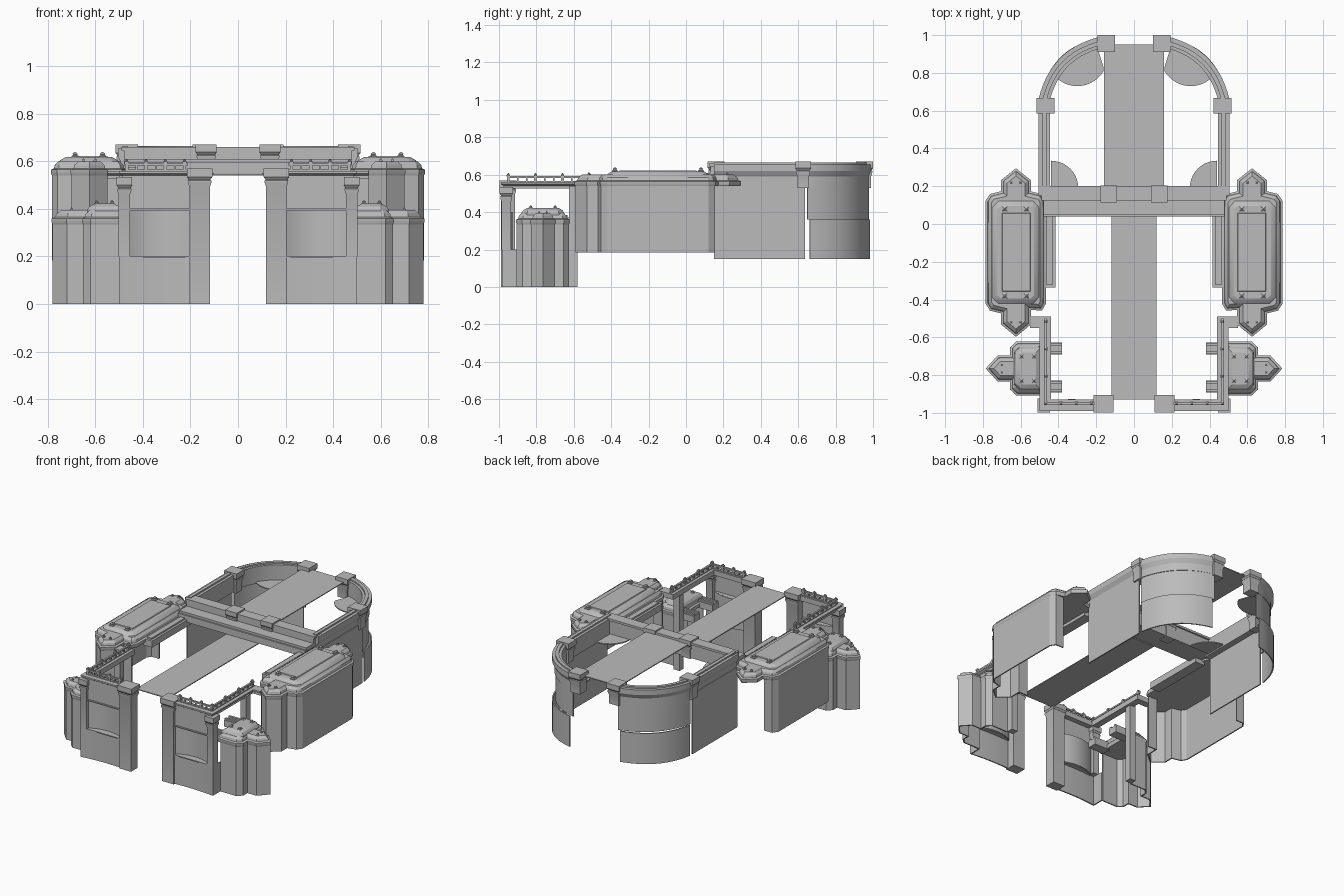
import bpy, bmesh
from math import sin, cos, radians
from mathutils import Vector

if "Cube" in bpy.data.objects:
    bpy.data.objects.remove(bpy.data.objects["Cube"])

stone = bpy.data.materials.new("grey stone")
stone.use_nodes = True
GREY = (0.5, 0.5, 0.5, 1)
stone.diffuse_color = GREY
stone.node_tree.nodes["Principled BSDF"].inputs["Base Color"].default_value = GREY


def finish(name, bm, mirror=True):
    bmesh.ops.recalc_face_normals(bm, faces=bm.faces)
    me = bpy.data.meshes.new(name)
    bm.to_mesh(me)
    bm.free()
    me.materials.append(stone)
    ob = bpy.data.objects.new(name, me)
    bpy.context.collection.objects.link(ob)
    if mirror:
        ob.modifiers.new("mirror", "MIRROR").use_mirror_merge = False
    bpy.ops.object.select_all(action="DESELECT")
    ob.select_set(True)
    bpy.context.view_layer.objects.active = ob
    bpy.ops.object.shade_smooth_by_angle(angle=radians(25))


def miters(path, closed):
    """Outward (right-hand) mitre vector at each path point."""
    pts, out, n = [Vector(p) for p in path], [], len(path)
    for i, p in enumerate(pts):
        dirs = []
        if closed or i > 0:
            dirs.append((p - pts[i - 1]).normalized())
        if closed or i < n - 1:
            dirs.append((pts[(i + 1) % n] - p).normalized())
        normals = [Vector((d.y, -d.x)) for d in dirs]
        m = sum(normals, Vector((0, 0))).normalized()
        out.append(m / max(m.dot(normals[0]), 0.4))
    return pts, out


def sweep(name, path, profile, closed=False, mirror=True):
    """Sweep (offset, z) profile along a path. Closed paths are capped stacks of rings."""
    pts, mit = miters(path, closed)
    bm = bmesh.new()
    grid = [[bm.verts.new((*(p + m * o), z)) for o, z in profile] for p, m in zip(pts, mit)]
    n, k = len(grid), len(profile)
    for i in range(n if closed else n - 1):
        a, b = grid[i], grid[(i + 1) % n]
        for j in range(k - 1 if closed else k):
            q = (j + 1) % k
            bm.faces.new((a[j], b[j], b[q], a[q]))
    if closed:
        bm.faces.new([g[0] for g in grid])
        bm.faces.new([g[-1] for g in grid])
    else:
        bm.faces.new(grid[0])
        bm.faces.new(grid[-1])
    finish(name, bm, mirror)


def rect(x0, x1, y0, y1):
    return [(x0, y0), (x1, y0), (x1, y1), (x0, y1)]


def box(name, x0, x1, y0, y1, z0, z1, mirror=True):
    sweep(name, rect(x0, x1, y0, y1), [(0, z0), (0, z1)], True, mirror)


def wall(name, path, z0, z1, t=0.008):
    sweep(name, path, [(0, z0), (0, z1), (-t, z1), (-t, z0)])


def pier(name, x0, x1, y0, y1, z0, z1):
    """Square shaft with a flared capital."""
    h = min(0.14, z1 - z0)
    sweep(name, rect(x0, x1, y0, y1),
          [(-.01, z0), (-.01, z1 - h * .55), (-.004, z1 - h * .42), (-.004, z1 - h * .36),
           (-.008, z1 - h * .33), (0, z1 - h * .25), (0, z1)], True)


def arc(cx, cy, r, a0, a1, n=16):
    return [(cx + r * cos(radians(a0 + (a1 - a0) * i / n)),
             cy + r * sin(radians(a0 + (a1 - a0) * i / n))) for i in range(n + 1)]


def bow(p, q, sag, n=14):
    """Curve from p to q, bulging to the right-hand side by sag."""
    p, q = Vector(p), Vector(q)
    d = (q - p).normalized()
    side = Vector((d.y, -d.x)) * sag
    return [tuple(p.lerp(q, i / n) + side * 4 * (i / n) * (1 - i / n)) for i in range(n + 1)]


def cornice(z, h, w, out=.015):
    return [(0, z), (0, z + h * .45), (out, z + h * .7), (out, z + h),
            (-w, z + h), (-w, z)]


def roof(z, h):
    return [(0, z - .01), (.004, z), (.004, z + h * .3), (-.008, z + h * .4),
            (-.012, z + h * .7), (-.028, z + h)]


def finial(name, x, y, z, r=.01):
    sweep(name, rect(x - r, x + r, y - r, y + r),
          [(0, z), (0, z + r), (-r * .4, z + r * 1.2), (-r * .3, z + r * 1.6), (-r * .8, z + r * 2.1)], True)


# Ceiling strips along the middle
box("front_ceiling_strip", -.12, .12, -.93, .05, .54, .546, False)
box("rear_ceiling_strip", -.16, .16, .19, .95, .64, .646, False)

# Stepped cross beam
box("cross_beam_lower", -.48, .48, .04, .15, .55, .595, False)
box("cross_beam_ledge", -.48, .48, .05, .14, .595, .61, False)
box("cross_beam_upper", -.48, .48, .13, .19, .55, .645, False)
box("cross_beam_cap", -.49, .49, .125, .2, .645, .66, False)
pier("cross_beam_pier", .09, .178, .115, .205, .545, .67)

# Rear hall: straight walls, curved walls, entablature, piers
wall("rear_straight_wall", [(.495, .15), (.495, .636)], .15, .56)
wall("rear_curved_lower_wall", bow((.495, .662), (.19, .985), .075), .15, .36)
wall("rear_curved_upper_wall", bow((.488, .65), (.17, .978), .07), .36, .56)
sweep("rear_entablature", [(.49, .15), (.49, .62)] + bow((.49, .66), (.17, .978), .07),
      cornice(.54, .115, .045))
sweep("rear_top_rim", [(.485, .15), (.485, .62)] + bow((.485, .655), (.17, .97), .07),
      [(0, .655), (0, .665), (-.022, .665), (-.022, .655)])
pier("rear_side_pier", .42, .515, .585, .668, .53, .67)
pier("rear_end_pier", .1, .192, .91, 1.0, .53, .67)

# Flat corner pieces inside the rear hall
sweep("corner_quarter_shelf", [(.44, .19)] + arc(.44, .19, .145, 90, 180), [(0, .545), (0, .552)], True)
sweep("curved_corner_shelf", arc(.3, .89, .16, 207, 311) + bow((.46, .72), (.2, .955), .05),
      [(0, .545), (0, .552)], True)

# Inner beams beside the long towers
sweep("inner_side_beam", [(.485, -.335), (.485, .1)], cornice(.52, .045, .07, .004))
sweep("inner_side_beam_rib", [(.465, -.32), (.465, .1)],
      [(0, .565), (0, .575), (-.035, .575), (-.035, .565)])

# Long side towers: outer walls, roof with pointed ends, raised roof, finials
long_front = [(.55, -.45), (.55, -.53), (.625, -.592), (.70, -.53), (.70, -.47)]
long_side = [(.76, -.455), (.783, -.42), (.783, .12), (.76, .155)]
wall("long_tower_wall", [(.49, -.45)] + long_front + long_side + [(.70, .155)], .183, .55)
long_rear = [(.70, .17), (.70, .23), (.625, .29), (.55, .23), (.55, .17)]
sweep("long_tower_roof",
      long_front + long_side + long_rear + [(.49, .155), (.47, .12), (.47, -.42), (.49, -.455)],
      roof(.55, .05), True)
sweep("long_tower_raised_roof",
      [(.53, -.43), (.72, -.43), (.76, -.39), (.76, .09), (.72, .13), (.53, .13), (.495, .09), (.495, -.39)],
      [(0, .575), (0, .59), (-.012, .605), (-.035, .618)], True)
sweep("long_tower_roof_panel", rect(.545, .70, -.36, .06), [(0, .615), (-.005, .623)], True)
for x in (.57, .685):
    for y in (-.38, .08):
        finial("long_tower_finial", x, y, .608, .015)
for y in (-.52, .22):
    for x in (.6, .65):
        finial("long_tower_end_finial", x, y, .598, .007)

# Small front side towers
small = [(.62, -.905), (.652, -.875), (.652, -.83), (.72, -.83), (.78, -.765),
         (.72, -.70), (.652, -.70), (.652, -.655), (.62, -.625)]
wall("small_tower_wall", [(.50, -.905)] + small + [(.50, -.625)], 0, .345)
sweep("small_tower_roof", [(.48, -.905)] + small + [(.48, -.625)], roof(.345, .05), True)
sweep("small_tower_raised_roof",
      [(.49, -.88), (.60, -.88), (.635, -.85), (.635, -.68), (.60, -.65), (.49, -.65)],
      [(0, .375), (0, .395), (-.01, .41), (-.03, .422)], True)
for y in (-.83, -.70):
    for x in (.53, .595):
        finial("small_tower_finial", x, y, .413, .011)
for y in (-.785, -.745):
    finial("small_tower_end_finial", .7, y, .393, .006)

# Brackets reaching inside from the small towers
for y in (-.86, -.66):
    box("inner_bracket", .38, .5, y - .032, y + .032, .33, .375)
    for d in (-.02, .02):
        box("inner_bracket_rib", .38, .5, y + d - .007, y + d + .007, .375, .385)
box("side_post", .455, .5, -.625, -.58, 0, .54)

# Front walls with a shallow niche between piers
wall("front_lower_wall", bow((.12, -.985), (.5, -.985), -.012) + [(.5, -.9)], 0, .2)
for name, z in (("niche_sill", .195), ("niche_top", .394)):
    sweep(name, bow((.46, -.965), (.2, -.965), .033) + [(.2, -.982), (.46, -.982)],
          [(0, z), (0, z + .007)], True)
wall("front_niche", bow((.2, -.97), (.46, -.97), -.035), .2, .4)
wall("front_upper_wall", [(.19, -.973), (.46, -.973)], .4, .54)
pier("front_gate_pier", .108, .215, -.998, -.905, 0, .57)
pier("front_corner_pier", .445, .512, -.997, -.925, .2, .535)

# Front beam and balustrade
beam_path = [(.2, -.975), (.485, -.975), (.485, -.535), (.55, -.535)]
sweep("front_beam", beam_path, cornice(.525, .035, .045))
rail_path = [(.21, -.95), (.468, -.95), (.468, -.5)]
sweep("balustrade_base", rail_path, [(.008, .56), (.008, .566), (-.008, .566), (-.008, .56)])
sweep("balustrade_rail", rail_path, [(.006, .582), (.006, .592), (-.006, .592), (-.006, .582)])
posts = [(.225 + .081 * i, -.95) for i in range(4)] + [(.468, -.95 + .145 * i) for i in range(1, 4)]
for x, y in posts:
    box("balustrade_post", x - .007, x + .007, y - .007, y + .007, .56, .592)
    finial("balustrade_finial", x, y, .59, .009)
for i in range(3):
    x = .265 + .081 * i
    box("front_baluster", x - .004, x + .004, -.954, -.946, .56, .585)
for i in range(9):
    y = -.9 + .048 * i
    box("side_baluster", .464, .472, y - .004, y + .004, .56, .585)
